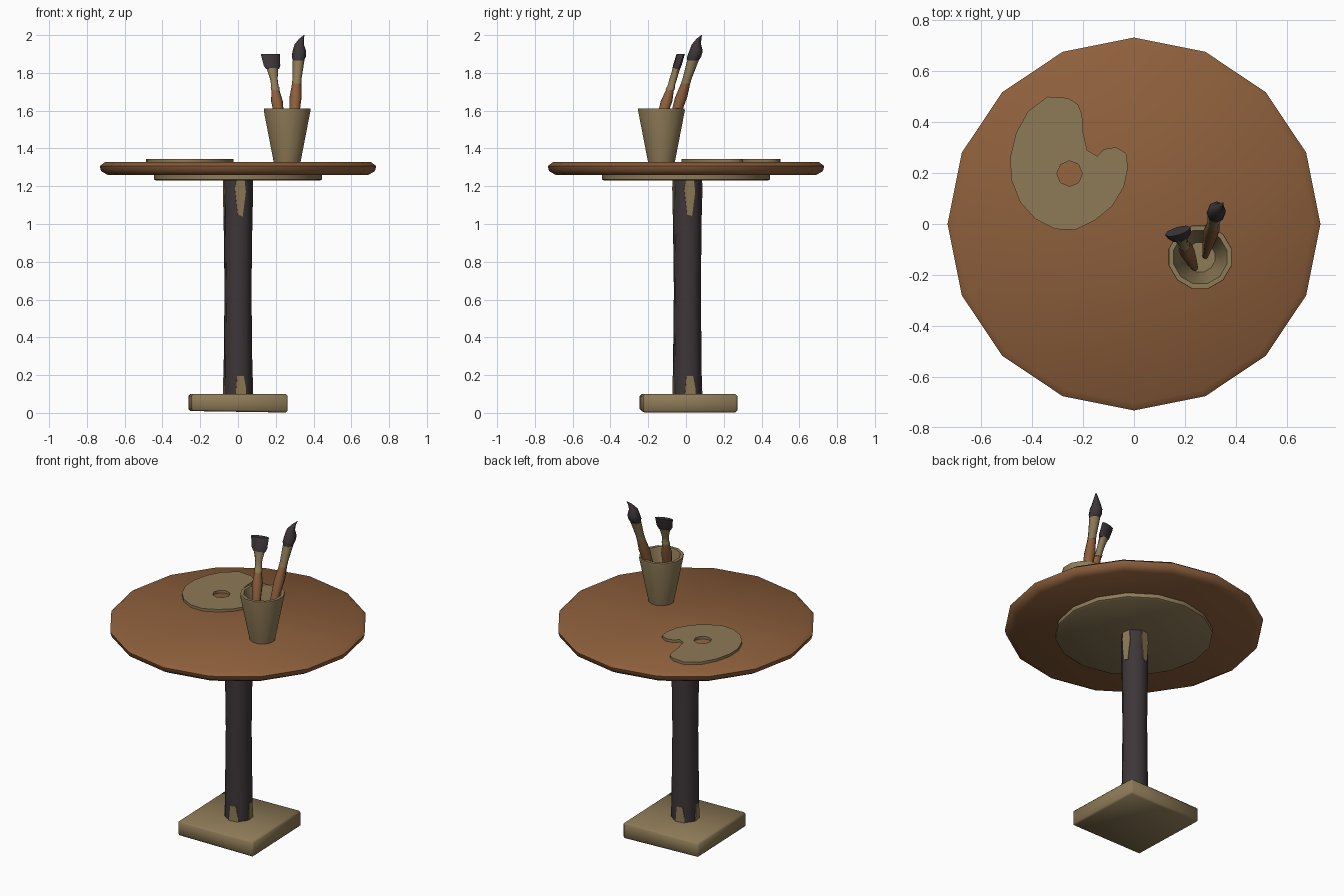
import bpy, bmesh, math
from mathutils import Vector, Matrix

if "Cube" in bpy.data.objects:
    bpy.data.objects.remove(bpy.data.objects["Cube"])


def material(name, rgb):
    m = bpy.data.materials.new(name)
    m.use_nodes = True
    m.diffuse_color = (*rgb, 1)
    m.node_tree.nodes["Principled BSDF"].inputs["Base Color"].default_value = (*rgb, 1)
    return m


BROWN = material("warm brown wood", (0.27, 0.115, 0.045))
TAN = material("pale tan wood", (0.27, 0.195, 0.095))
DARK = material("dark charcoal", (0.048, 0.037, 0.04))


def finish(name, bm, mat, smooth=None):
    bmesh.ops.recalc_face_normals(bm, faces=bm.faces)
    me = bpy.data.meshes.new(name)
    bm.to_mesh(me)
    bm.free()
    me.materials.append(mat)
    ob = bpy.data.objects.new(name, me)
    bpy.context.collection.objects.link(ob)
    if smooth:
        bpy.ops.object.select_all(action="DESELECT")
        ob.select_set(True)
        bpy.context.view_layer.objects.active = ob
        bpy.ops.object.shade_smooth_by_angle(angle=math.radians(smooth))
    return ob


def loft(name, rings, sides, mat, turn=0, smooth=None):
    """Skin horizontal rings given as (x, y, z, radius_x, radius_y)."""
    bm = bmesh.new()
    rot = Matrix.Rotation(math.radians(turn), 3, "Z")
    loops = []
    for x, y, z, rx, ry in rings:
        loop = []
        for i in range(sides):
            a = math.tau * i / sides
            p = rot @ Vector((rx * math.cos(a), ry * math.sin(a), 0))
            loop.append(bm.verts.new(p + Vector((x, y, z))))
        loops.append(loop)
    for lo, hi in zip(loops, loops[1:]):
        for i in range(sides):
            j = (i + 1) % sides
            bm.faces.new((lo[i], lo[j], hi[j], hi[i]))
    bm.faces.new(loops[0][::-1])
    bm.faces.new(loops[-1])
    return finish(name, bm, mat, smooth)


def turned(name, profile, sides, mat, center=(0, 0), turn=0, smooth=None):
    """Round part from a (z, radius) profile."""
    return loft(name, [(*center, z, r, r) for z, r in profile], sides, mat, turn, smooth)


# Table top and the disc below it
turned("table_top", [(1.26, 0.69), (1.28, 0.725), (1.307, 0.732), (1.327, 0.705)],
       16, BROWN, smooth=60)
turned("support_disc", [(1.23, 0.435), (1.236, 0.445), (1.262, 0.445)], 16, TAN, smooth=40)

# Octagonal post, slightly slimmer in the middle
TWIST = 10
POST = (0, 0.007)
turned("post", [(0.09, 0.078), (0.22, 0.078), (0.65, 0.073), (1.02, 0.078), (1.235, 0.078)],
       8, DARK, POST, TWIST + 22.5, smooth=50)


# Worn patches on alternate faces of the post
def chip(name, outline, angle):
    bm = bmesh.new()
    face = bm.faces.new([bm.verts.new((0.069, u, z)) for u, z in outline])
    out = bmesh.ops.extrude_face_region(bm, geom=[face])
    moved = [v for v in out["geom"] if isinstance(v, bmesh.types.BMVert)]
    bmesh.ops.translate(bm, verts=moved, vec=(0.007, 0, 0))
    bmesh.ops.rotate(bm, verts=bm.verts, matrix=Matrix.Rotation(angle, 3, "Z"))
    bmesh.ops.translate(bm, verts=bm.verts, vec=(*POST, 0))
    finish(name, bm, TAN)


UPPER = [(-0.02, 1.235), (-0.03, 1.19), (-0.014, 1.05), (0.012, 1.04), (0.029, 1.17), (0.022, 1.235)]
LOWER = [(-0.026, 0.09), (0.03, 0.09), (0.03, 0.13), (0.018, 0.195), (-0.018, 0.195)]
for i in range(4):
    a = math.radians(TWIST + 90 * i)
    chip(f"upper_worn_patch_{i + 1}", UPPER, a)
    chip(f"lower_worn_patch_{i + 1}", LOWER, a)

# Square foot with softened edges
bm = bmesh.new()
bmesh.ops.create_cube(bm, size=1)
bmesh.ops.scale(bm, vec=(0.51, 0.5, 0.098), verts=bm.verts)
bmesh.ops.rotate(bm, verts=bm.verts, matrix=Matrix.Rotation(math.radians(2), 3, "Z"))
bmesh.ops.translate(bm, verts=bm.verts, vec=(0, 0.013, 0.051))
for v in bm.verts:
    if v.co.x < 0 and v.co.z < 0.05:
        v.co.z += 0.008
bmesh.ops.bevel(bm, geom=bm.edges[:], offset=0.01, segments=1, affect="EDGES")
finish("foot", bm, TAN, smooth=50)

# Hollow cup
turned("cup", [(1.325, 0.073), (1.6, 0.128), (1.612, 0.127), (1.612, 0.108), (1.6, 0.104),
               (1.35, 0.06)], 12, TAN, (0.26, -0.13), 15, smooth=35)


# Brushes: each stacks handle, ferrule and bristles along a leaning line
def leaning(x, y, dx, dy):
    def ring(z, rx, ry=None):
        h = z - 1.61
        return (x + dx * h, y + dy * h, z, rx, ry or rx)
    return ring


r = leaning(0.3, -0.045, 0.08, 0.32)
loft("round_brush_handle", [r(1.36, 0.012), r(1.5, 0.022), r(1.67, 0.032), r(1.75, 0.024)],
     8, BROWN, smooth=50)
loft("round_brush_ferrule", [r(1.745, 0.025), r(1.77, 0.024), r(1.865, 0.031)],
     8, TAN, smooth=50)
loft("round_brush_bristles",
     [r(1.86, 0.028), r(1.885, 0.037), r(1.915, 0.036), (0.324, 0.055, 1.95, 0.025, 0.025),
      (0.336, 0.068, 1.98, 0.013, 0.013), (0.35, 0.083, 2.0, 0.002, 0.002)],
     8, DARK, smooth=60)

f = leaning(0.212, -0.115, -0.14, 0.3)
loft("flat_brush_handle", [f(1.42, 0.013), f(1.52, 0.022), f(1.65, 0.031), f(1.715, 0.02)],
     8, BROWN, smooth=50)
loft("flat_brush_ferrule", [f(1.71, 0.024), f(1.725, 0.024), f(1.73, 0.02), f(1.77, 0.021),
                            f(1.825, 0.033, 0.02)], 8, TAN, 17, smooth=50)
loft("flat_brush_bristles", [f(1.82, 0.036, 0.018), f(1.84, 0.046, 0.02), f(1.9, 0.053, 0.016)],
     8, DARK, 17, smooth=40)

# Painter's palette with a thumb hole
OUTLINE = [(-.34, .5), (-.26, .495), (-.22, .47), (-.204, .43), (-.2, .36), (-.184, .29),
           (-.145, .267), (-.118, .294), (-.07, .302), (-.031, .278), (-.024, .22),
           (-.04, .145), (-.086, .07), (-.153, .015), (-.23, -.023), (-.31, -.02),
           (-.388, .02), (-.447, .086), (-.482, .173), (-.486, .263), (-.463, .357), (-.416, .443)]
HOLE = [(-0.253 + 0.05 * math.cos(math.tau * i / 8), 0.198 + 0.05 * math.sin(math.tau * i / 8))
        for i in range(8)]
curve = bpy.data.curves.new("palette", "CURVE")
curve.dimensions = "2D"
curve.fill_mode = "BOTH"
curve.extrude = 0.01
for pts in (OUTLINE, HOLE):
    s = curve.splines.new("POLY")
    s.points.add(len(pts) - 1)
    for p, (x, y) in zip(s.points, pts):
        p.co = (x, y, 0, 1)
    s.use_cyclic_u = True
curve.materials.append(TAN)
palette = bpy.data.objects.new("palette", curve)
palette.location.z = 1.333
bpy.context.collection.objects.link(palette)
bpy.ops.object.select_all(action="DESELECT")
palette.select_set(True)
bpy.context.view_layer.objects.active = palette
bpy.ops.object.convert(target="MESH")
